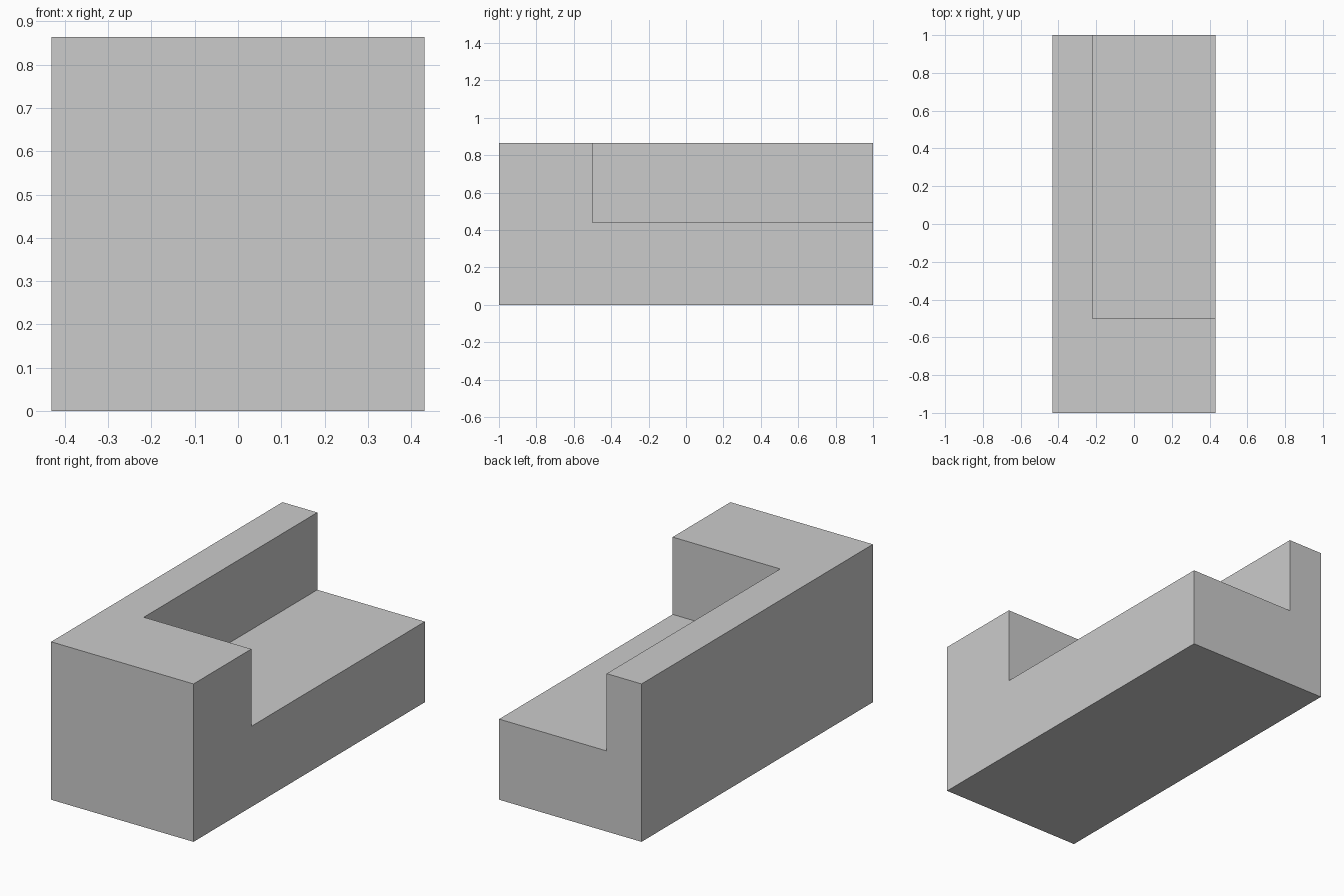
import bpy

if "Cube" in bpy.data.objects:
    bpy.data.objects.remove(bpy.data.objects["Cube"])


def box(name, lo, hi):
    """Axis-aligned box between two corners."""
    centre = [(a + b) / 2 for a, b in zip(lo, hi)]
    bpy.ops.mesh.primitive_cube_add(size=1, location=centre)
    obj = bpy.context.object
    obj.name = name
    obj.scale = [b - a for a, b in zip(lo, hi)]
    bpy.ops.object.transform_apply(location=True, rotation=False, scale=True)
    return obj


HALF_X, HALF_Y, HEIGHT = 0.431, 1.0, 0.864

# Main block
block = box("notched_block", (-HALF_X, -HALF_Y, 0), (HALF_X, HALF_Y, HEIGHT))

# Corner notch, open to the right, back and top
cutter = box("notch_cutter", (-0.22, -0.5, 0.441), (HALF_X + 0.2, HALF_Y + 0.2, HEIGHT + 0.2))
cutter.hide_render = True

cut = block.modifiers.new("notch", 'BOOLEAN')
cut.operation = 'DIFFERENCE'
cut.solver = 'EXACT'
cut.object = cutter
bpy.context.view_layer.objects.active = block
bpy.ops.object.modifier_apply(modifier=cut.name)
bpy.data.objects.remove(cutter)
